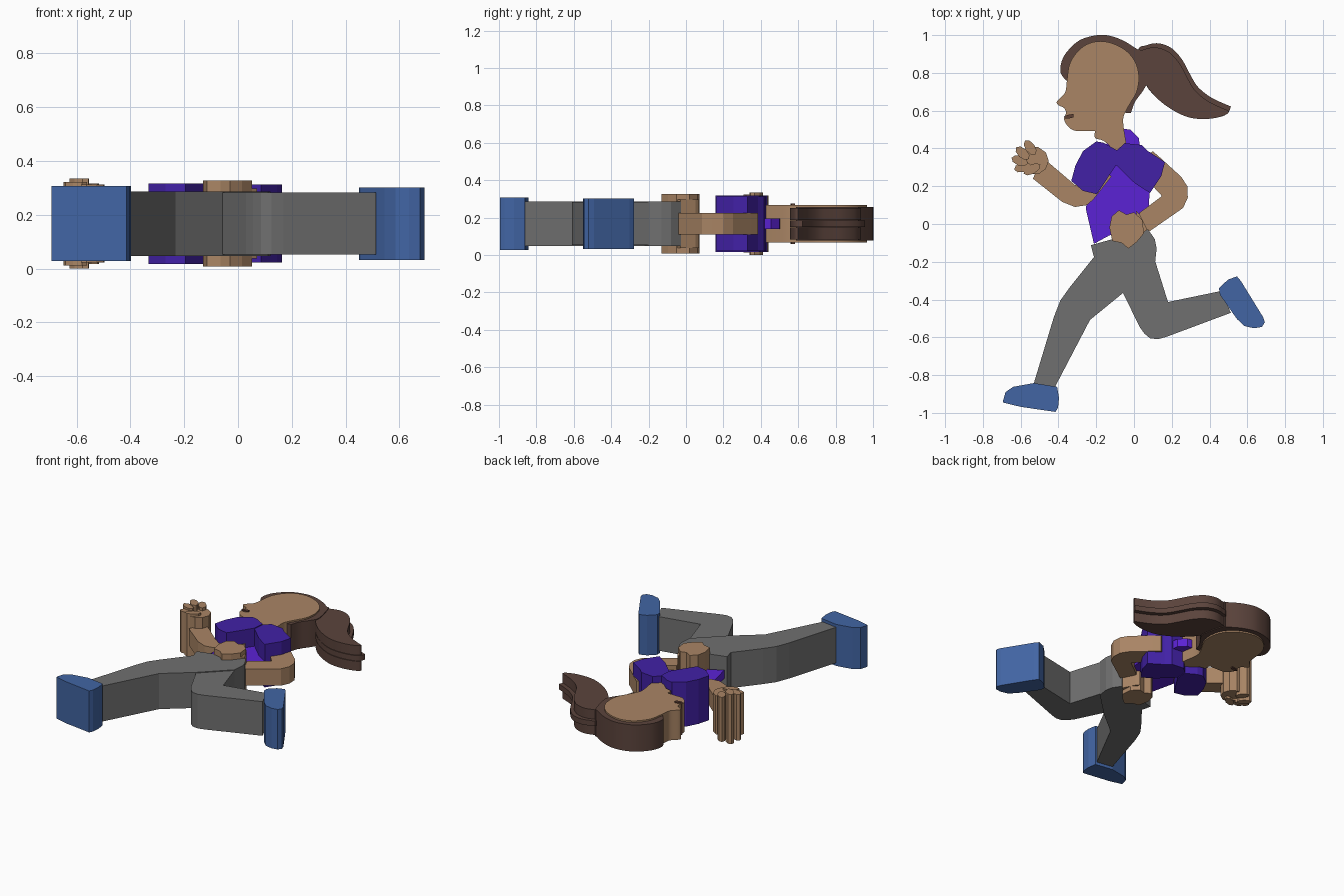
import bpy
import bmesh
import math
from mathutils import Vector

default = bpy.data.objects.get("Cube")
if default:
    bpy.data.objects.remove(default, do_unlink=True)

MID = 0.167  # height of the symmetry plane of the lying figure


def material(name, r, g, b):
    mat = bpy.data.materials.new(name)
    mat.use_nodes = True
    mat.diffuse_color = (r, g, b, 1)
    mat.node_tree.nodes["Principled BSDF"].inputs["Base Color"].default_value = (r, g, b, 1)
    return mat


skin = material("warm skin", .40, .235, .13)
hair_brown = material("dark brown hair", .105, .057, .045)
lip_brown = material("brown lips", .11, .05, .036)
violet = material("bright violet shirt", .105, .016, .66)
indigo = material("deep violet sleeves", .054, .015, .38)
grey = material("grey trousers", .16, .16, .16)
blue = material("blue shoes", .054, .13, .37)


def rounded(points, steps=4):
    """Closed Catmull-Rom curve; a point given twice makes a corner."""
    pts = [Vector(p) for p in points]
    n = len(pts)
    out = []
    for i in range(n):
        a, b, c, d = (pts[(i + k) % n] for k in (-1, 0, 1, 2))
        if (b - c).length == 0:
            continue
        for s in range(steps):
            t = s / steps
            out.append(b + ((c - a) * t + (a * 2 - b * 5 + c * 4 - d) * t ** 2
                            + (b * 3 - a - c * 3 + d) * t ** 3) / 2)
    return out


def slab(name, points, low, high, mat, smooth=False):
    """Extrude an outline from the low to the high offset around the mid plane."""
    outline = rounded(points) if smooth else points
    bm = bmesh.new()
    face = bm.faces.new([bm.verts.new((p[0], p[1], MID + low)) for p in outline])
    top = bmesh.ops.extrude_face_region(bm, geom=[face])["geom"]
    moved = [v for v in top if isinstance(v, bmesh.types.BMVert)]
    bmesh.ops.translate(bm, verts=moved, vec=(0, 0, high - low))
    bmesh.ops.recalc_face_normals(bm, faces=bm.faces)
    mesh = bpy.data.meshes.new(name)
    bm.to_mesh(mesh)
    bm.free()
    mesh.materials.append(mat)
    obj = bpy.data.objects.new(name, mesh)
    bpy.context.collection.objects.link(obj)
    if smooth:
        bpy.ops.object.select_all(action="DESELECT")
        obj.select_set(True)
        bpy.context.view_layer.objects.active = obj
        bpy.ops.object.shade_smooth_by_angle(angle=math.radians(30))
    return obj


def centred(name, points, half, mat, smooth=False):
    return slab(name, points, -half, half, mat, smooth)


def oval(x, y, rx, ry, turn=0, sides=10):
    """Outline of a turned ellipse."""
    ring = []
    for i in range(sides):
        a = math.tau * i / sides
        u, v = rx * math.cos(a), ry * math.sin(a)
        ring.append((x + u * math.cos(turn) - v * math.sin(turn),
                     y + u * math.sin(turn) + v * math.cos(turn)))
    return ring


# Head and neck in profile
centred("head", [
    (-.354, .767), (-.339, .852), (-.286, .926), (-.217, .963), (-.138, .963),
    (-.053, .926), (.005, .862), (.026, .783), (.016, .704), (-.016, .646),
    (-.042, .598), (-.058, .545), (-.04, .42), (-.04, .42), (-.095, .39),
    (-.16, .44), (-.206, .455), (-.206, .492), (-.206, .492), (-.26, .492),
    (-.323, .497), (-.36, .53), (-.37, .56), (-.36, .587), (-.37, .614),
    (-.402, .63), (-.407, .65), (-.37, .688), (-.36, .714)], .1, skin, True)
centred("mouth", [
    (-.37, .572), (-.34, .58), (-.32, .582), (-.32, .565), (-.345, .558), (-.366, .56)],
    .108, lip_brown)

# Hair cap around the back of the head
centred("hair_cap", [
    (-.36, .76), (-.36, .76), (-.388, .8), (-.386, .85), (-.36, .905), (-.296, .968),
    (-.222, .995), (-.148, 1), (-.063, .974), (.016, .926), (.037, .91), (.07, .77),
    (.053, .714), (.005, .646), (-.016, .587), (-.016, .587), (-.045, .587),
    (-.045, .587), (-.1, .75)], .09, hair_brown, True)

# Ponytail: a full middle strand between two trimmed outer strands
crest = [(.02, .915), (.069, .947), (.122, .957), (.18, .942), (.222, .91), (.26, .862),
         (.296, .794), (.339, .725), (.413, .667), (.513, .622)]
belly = [(.492, .582), (.429, .561), (.349, .556), (.27, .571), (.18, .619),
         (.111, .677), (.058, .75)]
trimmed = [(x - .012, y - .022) for x, y in crest]
centred("ponytail_middle", crest + [crest[-1]] + belly, .018, hair_brown, True)
for side, low in (("lower", -.085), ("upper", .021)):
    slab("ponytail_" + side, trimmed + [trimmed[-1]] + belly, low, low + .064,
         hair_brown, True)

# Shirt body and sleeves
centred("shirt_body", [
    (-.07, .505), (-.02, .5), (.025, .455), (.035, .39), (.085, .2), (.075, .05),
    (.058, -.04), (-.13, -.06), (-.212, -.105), (-.255, .08), (-.243, .17), (-.18, .39)],
    .028, violet)
centred("front_sleeve", [
    (-.27, .386), (-.2, .437), (-.16, .43), (-.09, .39), (-.095, .312), (-.196, .158),
    (-.27, .175), (-.332, .228), (-.31, .31)], .15, indigo)
centred("back_sleeve", [
    (-.09, .39), (-.05, .428), (.04, .418), (.074, .386), (.164, .328), (.145, .255),
    (.085, .164), (.005, .215), (-.095, .312)], .145, indigo)

# Bent arms
centred("front_arm", [
    (-.455, .328), (-.312, .206), (-.25, .22), (-.17, .33), (-.12, .25), (-.215, .13),
    (-.25, .1), (-.312, .09), (-.38, .117), (-.535, .24), (-.5, .32)], .057, skin)
centred("back_arm", [
    (.06, .36), (.1, .385), (.14, .35), (.25, .25), (.282, .2), (.285, .14), (.26, .085),
    (.08, -.04), (.03, -.03), (.03, .06), (.148, .148), (.1, .2), (.0, .26)],
    .057, skin)

# Raised fist: palm, curled fingers and thumb
centred("fist_palm", oval(-.53, .335, .078, .075), .13, skin)
for i, (x, y, turn, half) in enumerate([(-.55, .405, 2.2, .15), (-.59, .375, 2.4, .167),
                                        (-.605, .335, 2.8, .155), (-.59, .3, 3.4, .14)]):
    centred(f"fist_finger_{i + 1}", oval(x, y, .046, .026, turn, 8), half, skin)
centred("fist_thumb", oval(-.54, .29, .05, .025, .5, 8), .145, skin)

# Hand swinging past the hip
centred("hip_hand", [
    (-.13, -.02), (-.118, .04), (-.08, .073), (-.04, .05), (.0, .062), (.045, .02),
    (.052, -.05), (.015, -.095), (-.03, -.13), (-.065, -.1), (-.115, -.09)], .16, skin)
centred("hip_thumb", [(.01, .07), (.03, .05), (.07, -.03), (.045, -.05), (.02, .01)],
        .13, skin)

# Trouser legs
centred("front_trouser_leg", [
    (-.228, -.112), (.074, -.028), (.11, -.08), (.12, -.13), (.112, -.2), (-.058, -.365),
    (-.233, -.508), (-.418, -.862), (-.53, -.842), (-.424, -.492), (-.39, -.405),
    (-.34, -.335), (-.212, -.175)], .12, grey)
centred("back_trouser_leg", [
    (.11, -.19), (.18, -.413), (.46, -.355), (.513, -.47), (.17, -.598), (.125, -.61),
    (.085, -.605), (.055, -.58), (.03, -.545), (-.058, -.365), (-.15, -.25), (.03, -.1)],
    .115, grey)

# Shoes
centred("front_shoe", [
    (-.693, -.935), (-.68, -.89), (-.64, -.862), (-.53, -.842), (-.407, -.862),
    (-.397, -.92), (-.402, -.97), (-.415, -.995), (-.6, -.968), (-.693, -.945)],
    .14, blue)
centred("back_shoe", [
    (.45, -.34), (.497, -.295), (.545, -.277), (.566, -.302), (.683, -.492),
    (.693, -.52), (.677, -.545), (.635, -.552), (.585, -.54), (.545, -.503),
    (.455, -.375)], .135, blue)
